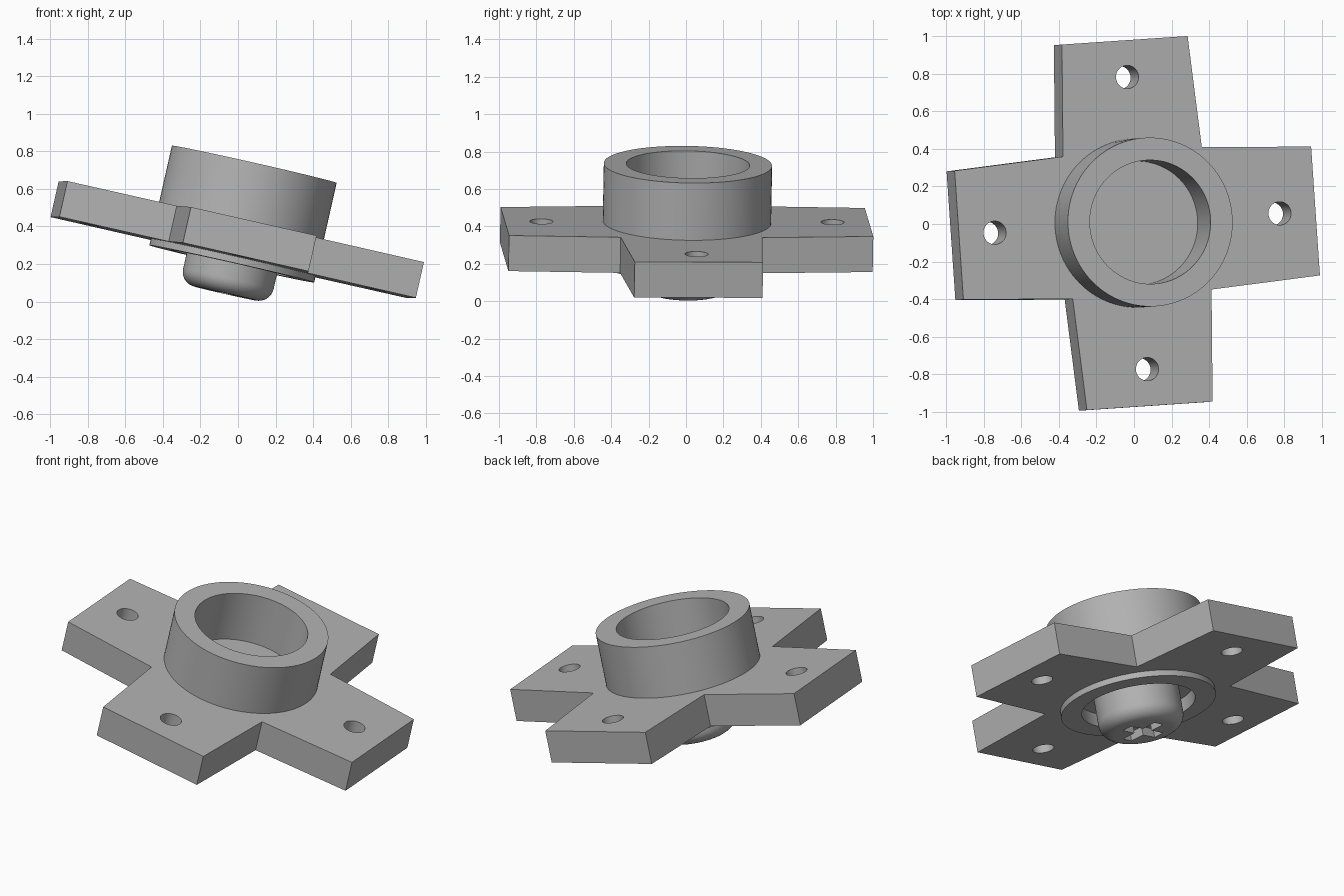
import bpy, bmesh, math
from mathutils import Matrix, Vector

old = bpy.data.objects.get("Cube")
if old:
    bpy.data.objects.remove(old, do_unlink=True)

grey = bpy.data.materials.new("mid_grey")
grey.use_nodes = True
grey.diffuse_color = (0.45, 0.45, 0.45, 1)
grey.node_tree.nodes["Principled BSDF"].inputs["Base Color"].default_value = grey.diffuse_color

# Shared tilted frame: origin at the centre of the plate's top face
normal = Vector((0.226, 0.018, 1)).normalized()
side = Vector((0.95, 0.065, 0))
side = (side - normal * side.dot(normal)).normalized()
frame = Matrix((side, normal.cross(side), normal)).transposed().to_4x4()
frame.translation = (0.0175, 0.005, 0.425)


def make(name, bm):
    bmesh.ops.recalc_face_normals(bm, faces=bm.faces)
    mesh = bpy.data.meshes.new(name)
    bm.to_mesh(mesh)
    bm.free()
    mesh.materials.append(grey)
    obj = bpy.data.objects.new(name, mesh)
    bpy.context.collection.objects.link(obj)
    obj.matrix_world = frame
    return obj


def prism(name, outline, top, bottom):
    bm = bmesh.new()
    face = bm.faces.new([bm.verts.new((x, y, top)) for x, y in outline])
    ext = bmesh.ops.extrude_face_region(bm, geom=[face])
    verts = [v for v in ext["geom"] if isinstance(v, bmesh.types.BMVert)]
    bmesh.ops.translate(bm, verts=verts, vec=(0, 0, bottom - top))
    return make(name, bm)


def lathe(name, profile, steps=96):
    bm = bmesh.new()
    verts = [bm.verts.new((r, 0, z)) for r, z in profile]
    edges = [bm.edges.new(pair) for pair in zip(verts, verts[1:])]
    bmesh.ops.spin(bm, geom=verts + edges, cent=(0, 0, 0), axis=(0, 0, 1),
                   angle=math.tau, steps=steps, use_duplicate=False)
    bmesh.ops.remove_doubles(bm, verts=bm.verts, dist=1e-5)
    return make(name, bm)


def circle(radius, cx=0, cy=0, n=48):
    return [(cx + radius * math.cos(math.tau * i / n),
             cy + radius * math.sin(math.tau * i / n)) for i in range(n)]


def cross(points):
    # Repeat one arm's outline in four directions
    return [tuple(Matrix.Rotation(k * math.pi / 2, 2) @ Vector(p))
            for k in range(4) for p in points]


def cut(target, cutter):
    mod = target.modifiers.new("cut", 'BOOLEAN')
    mod.operation = 'DIFFERENCE'
    mod.solver = 'EXACT'
    mod.object = cutter
    cutter.hide_render = True
    bpy.context.view_layer.objects.active = target
    bpy.ops.object.modifier_apply(modifier=mod.name)
    bpy.data.objects.remove(cutter, do_unlink=True)


# Four-armed plate with tapered arms, bolt holes and a central bore
plate = prism("mounting_plate", cross([(0.38, -0.38), (0.976, -0.344), (0.976, 0.344)]), 0, -0.195)
for k in range(4):
    a = k * math.pi / 2
    cut(plate, prism("hole_cutter", circle(0.062, 0.78 * math.cos(a), 0.78 * math.sin(a)), 0.1, -0.3))
cut(plate, prism("bore_cutter", circle(0.44, n=96), 0.1, -0.3))

# Round sleeve with a floor, open above and recessed below
sleeve = lathe("sleeve", [(0, 0), (0.33, 0), (0.33, 0.314), (0.45, 0.314),
                          (0.45, -0.23), (0.33, -0.23), (0.33, -0.15), (0, -0.15)])

# Screw head with rounded edge and cross slot
fillet, radius, bottom = 0.08, 0.247, -0.392
arc = [(radius - fillet + fillet * math.cos(t), bottom + fillet - fillet * math.sin(t))
       for t in (i * math.pi / 16 for i in range(9))]
head = lathe("screw_head", [(0, -0.14), (radius, -0.14)] + arc + [(0, bottom)])
cut(head, prism("slot_cutter", cross([(0.035, -0.035), (0.13, -0.035), (0.13, 0.035)]), -0.34, -0.45))

# Smooth round walls, keep sharp edges
for obj in (plate, sleeve, head):
    bpy.ops.object.select_all(action='DESELECT')
    obj.select_set(True)
    bpy.context.view_layer.objects.active = obj
    bpy.ops.object.shade_smooth_by_angle(angle=math.radians(30))
